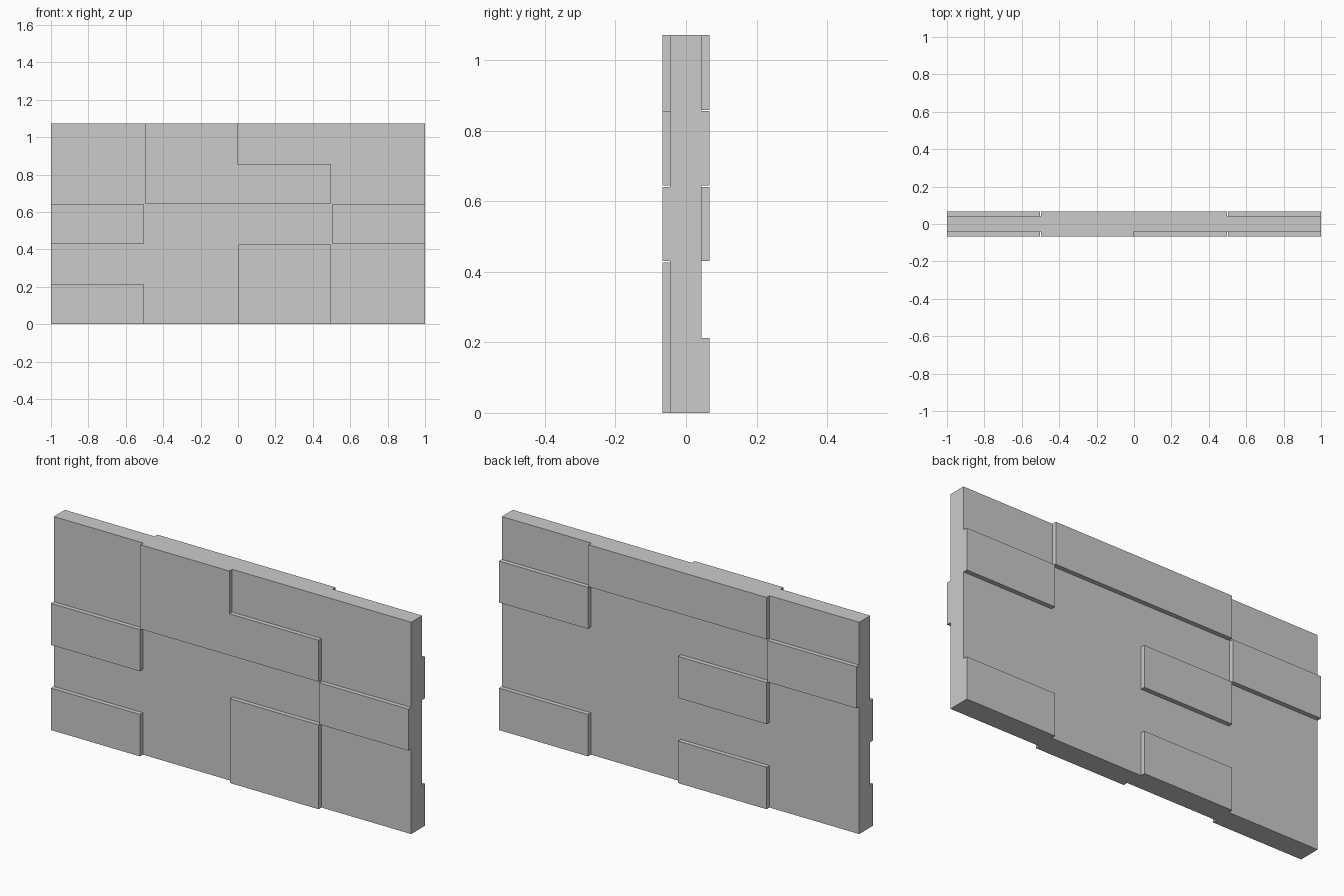
import bpy, bmesh

if "Cube" in bpy.data.objects:
    bpy.data.objects.remove(bpy.data.objects["Cube"])

COL, ROW, GAP = 0.5, 0.2143, 0.002   # brick grid and joint inset
WIDTH, HEIGHT = 2.0, ROW * 5
CORE, FACE = 0.044, 0.067            # half depth of the wall and of the raised bricks

# Raised bricks as (first column, last column, first row, last row) on the 4 x 5 grid
FRONT = [(0, 1, 0, 1), (0, 1, 2, 3), (1, 2, 3, 5), (1, 3, 3, 4), (2, 3, 0, 2), (3, 4, 2, 3)]
BACK = [(3, 4, 3, 4), (3, 4, 0, 1), (1, 3, 4, 5), (0, 1, 3, 4), (1, 2, 2, 3), (1, 2, 0, 1)]


def cuts(count, step, start):
    """Grid lines, each inner one doubled to leave the joint between bricks."""
    inner = [start + i * step + s * GAP for i in range(1, count) for s in (-1, 1)]
    return [start] + inner + [start + count * step]


xs = cuts(4, COL, -WIDTH / 2)
ys = [-FACE, -CORE, CORE, FACE]
zs = cuts(5, ROW, 0)
size = (len(xs) - 1, len(ys) - 1, len(zs) - 1)


def solid(c):
    """True where the cell belongs to the wall or to a raised brick."""
    if any(not 0 <= c[a] < size[a] for a in range(3)):
        return False
    if c[1] == 1:
        return True
    bricks = FRONT if c[1] == 0 else BACK
    return any(2 * a <= c[0] <= 2 * b - 2 and 2 * d <= c[2] <= 2 * e - 2
               for a, b, d, e in bricks)


# Wall skin: one quad wherever a solid cell meets empty space
bm = bmesh.new()
points = {}


def vert(i):
    if i not in points:
        points[i] = bm.verts.new((xs[i[0]], ys[i[1]], zs[i[2]]))
    return points[i]


for cell in [(x, y, z) for x in range(size[0]) for y in range(size[1]) for z in range(size[2])]:
    if not solid(cell):
        continue
    for axis in range(3):
        for side in (0, 1):
            near = list(cell)
            near[axis] += 2 * side - 1
            if solid(near):
                continue
            u, v = (axis + 1) % 3, (axis + 2) % 3
            ring = []
            for du, dv in ((0, 0), (1, 0), (1, 1), (0, 1)):
                p = list(cell)
                p[axis] += side
                p[u] += du
                p[v] += dv
                ring.append(vert(tuple(p)))
            bm.faces.new(ring if side else ring[::-1])

# Merge the flat quads into clean faces
bmesh.ops.dissolve_limit(bm, angle_limit=0.01, verts=bm.verts[:], edges=bm.edges[:])

mesh = bpy.data.meshes.new("brick_wall_panel")
bm.to_mesh(mesh)
bm.free()
wall = bpy.data.objects.new("brick_wall_panel", mesh)
bpy.context.collection.objects.link(wall)
